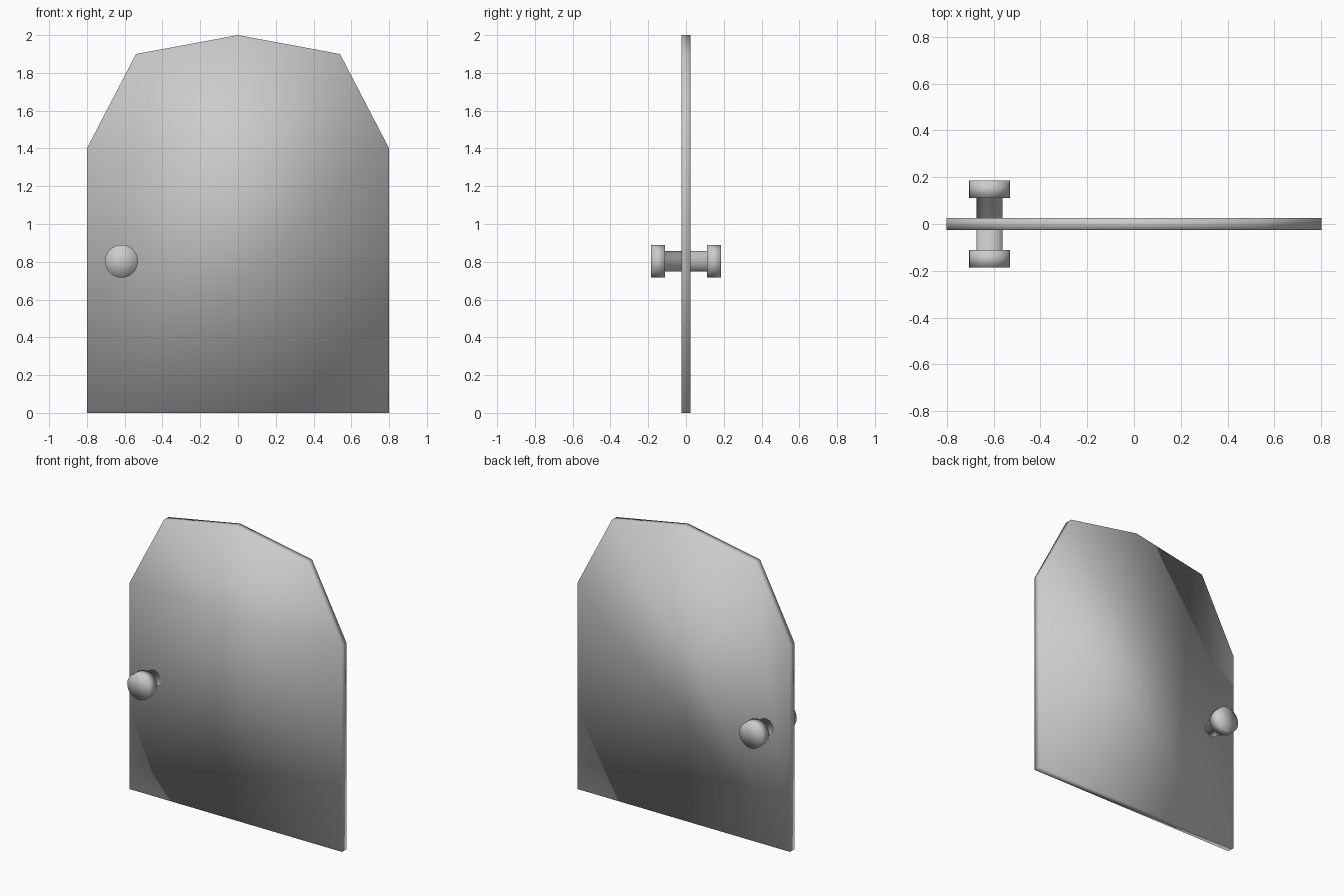
import bpy, bmesh
from math import pi
from mathutils import Matrix

if "Cube" in bpy.data.objects:
    bpy.data.objects.remove(bpy.data.objects["Cube"])

HALF_T = 0.025           # half the panel thickness
KNOB_X, KNOB_Z = -0.617, 0.803


def finish(bm, name):
    bmesh.ops.recalc_face_normals(bm, faces=bm.faces[:])
    for f in bm.faces:
        f.smooth = True
    mesh = bpy.data.meshes.new(name)
    bm.to_mesh(mesh)
    bm.free()
    obj = bpy.data.objects.new(name, mesh)
    bpy.context.collection.objects.link(obj)
    return obj


# Door panel: half outline mirrored about x = 0, extruded through its thickness
half = [(0.8, 0.0), (0.8, 1.4), (0.54, 1.9)]
outline = half + [(0.0, 2.0)] + [(-x, z) for x, z in reversed(half)]
bm = bmesh.new()
face = bm.faces.new([bm.verts.new((x, -HALF_T, z)) for x, z in outline])
ext = bmesh.ops.extrude_face_region(bm, geom=[face])
bmesh.ops.translate(bm, vec=(0, 2 * HALF_T, 0),
                    verts=[g for g in ext["geom"] if isinstance(g, bmesh.types.BMVert)])
finish(bm, "door_panel")


# Knobs: a stem and a wider round head on each side of the panel
def knob(name, side):
    bm = bmesh.new()
    profile = [(0.0, 0.0), (0.055, 0.0), (0.055, 0.112), (0.087, 0.112),
               (0.087, 0.185), (0.0, 0.185)]
    verts = [bm.verts.new((r, side * y, 0)) for r, y in profile]
    edges = [bm.edges.new(pair) for pair in zip(verts, verts[1:])]
    bmesh.ops.spin(bm, geom=verts + edges, cent=(0, 0, 0), axis=(0, 1, 0),
                   angle=2 * pi, steps=32)
    bmesh.ops.remove_doubles(bm, verts=bm.verts[:], dist=1e-4)
    bmesh.ops.transform(bm, matrix=Matrix.Translation((KNOB_X, 0, KNOB_Z)), verts=bm.verts[:])
    finish(bm, name)


knob("front_knob", -1)
knob("back_knob", 1)
